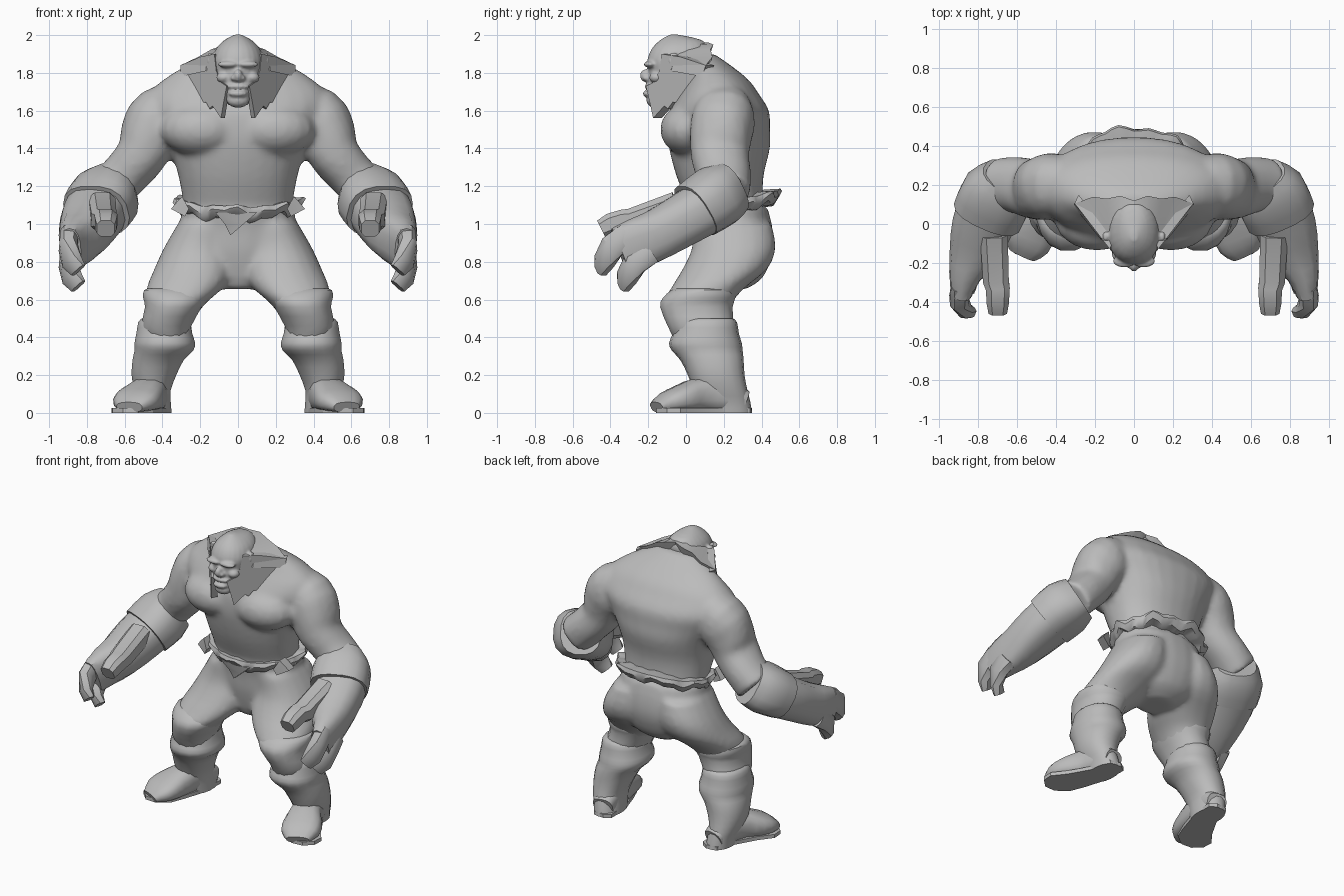
import bpy, bmesh, math
from mathutils import Vector

if "Cube" in bpy.data.objects:
    bpy.data.objects.remove(bpy.data.objects["Cube"])

clay = bpy.data.materials.new("grey_clay")
clay.diffuse_color = (0.5, 0.5, 0.5, 1)
clay.use_nodes = True
clay.node_tree.nodes["Principled BSDF"].inputs["Base Color"].default_value = clay.diffuse_color


def finish(name, bm, mirror=False, angle=40):
    """Turn a bmesh into a shaded, optionally mirrored object."""
    bmesh.ops.recalc_face_normals(bm, faces=bm.faces)
    me = bpy.data.meshes.new(name)
    bm.to_mesh(me)
    bm.free()
    me.materials.append(clay)
    ob = bpy.data.objects.new(name, me)
    bpy.context.collection.objects.link(ob)
    bpy.ops.object.select_all(action='DESELECT')
    ob.select_set(True)
    bpy.context.view_layer.objects.active = ob
    bpy.ops.object.shade_smooth_by_angle(angle=math.radians(angle))
    if mirror:
        ob.modifiers.new("mirror", 'MIRROR').use_mirror_merge = False
    return ob


def fuse(name, parts, voxel, rounds):
    """Melt overlapping parts into one smooth skin."""
    bm = bmesh.new()
    deps = bpy.context.evaluated_depsgraph_get()
    for ob in parts:
        ev = ob.evaluated_get(deps)
        bm.from_mesh(ev.to_mesh())
        ev.to_mesh_clear()
    for ob in parts:
        bpy.data.objects.remove(ob)
    ob = finish(name, bm, False, 180)
    rm = ob.modifiers.new("melt", 'REMESH')
    rm.mode, rm.voxel_size, rm.use_smooth_shade = 'VOXEL', voxel, True
    sm = ob.modifiers.new("soften", 'SMOOTH')
    sm.factor, sm.iterations = 0.5, rounds


def refine(rows, steps):
    """Catmull-Rom interpolation between section rows."""
    out, last = [], len(rows) - 1
    for i in range(last):
        p = [rows[max(i - 1, 0)], rows[i], rows[i + 1], rows[min(i + 2, last)]]
        for s in range(steps):
            t = s / steps
            out.append([0.5 * (2 * b + (c - a) * t + (2 * a - 5 * b + 4 * c - d) * t * t
                               + (3 * b - a - 3 * c + d) * t ** 3) for a, b, c, d in zip(*p)])
    return out + [list(rows[-1])]


def skin(name, rings, mirror, angle):
    bm = bmesh.new()
    vs = [[bm.verts.new(p) for p in r] for r in rings]
    n = len(vs[0])
    for a, b in zip(vs, vs[1:]):
        for i in range(n):
            bm.faces.new((a[i], a[(i + 1) % n], b[(i + 1) % n], b[i]))
    bm.faces.new(vs[0])
    bm.faces.new(vs[-1])
    return finish(name, bm, mirror, angle)


def outline(n, power):
    pts = []
    for i in range(n):
        a = 2 * math.pi * (i + 0.5) / n
        c, s = math.cos(a), math.sin(a)
        pts.append((math.copysign(abs(c) ** (2 / power), c), math.copysign(abs(s) ** (2 / power), s)))
    return pts


def stack(name, rows, n=20, steps=3, power=2.2, mirror=False, angle=40):
    """Level rings: z, x from, x to, y from, y to."""
    rings = [[((a + b) / 2 + (b - a) / 2 * u, (c + d) / 2 + (d - c) / 2 * v, z)
              for u, v in outline(n, power)] for z, a, b, c, d in refine(rows, steps)]
    return skin(name, rings, mirror, angle)


def limb(name, rows, n=14, steps=2, power=2.2, mirror=True, angle=40):
    """Rings square to a path: x, y, z, level radius, upright radius."""
    rows = refine(rows, steps)
    rings = []
    for i, r in enumerate(rows):
        t = Vector(rows[min(i + 1, len(rows) - 1)][:3]) - Vector(rows[max(i - 1, 0)][:3])
        u = t.cross(Vector((0, 0, 1))).normalized()
        v = u.cross(t).normalized()
        rings.append([Vector(r[:3]) + u * r[3] * a + v * r[4] * b for a, b in outline(n, power)])
    return skin(name, rings, mirror, angle)


def blob(name, pos, size, mirror=False, seg=14):
    bm = bmesh.new()
    bmesh.ops.create_uvsphere(bm, u_segments=seg, v_segments=seg // 2 + 1, radius=1)
    for v in bm.verts:
        v.co = Vector([c * s + p for c, s, p in zip(v.co, size, pos)])
    return finish(name, bm, mirror, 60)


def push(bm, faces, shift):
    ext = bmesh.ops.extrude_face_region(bm, geom=faces, use_keep_orig=True)
    for g in ext["geom"]:
        if isinstance(g, bmesh.types.BMVert):
            g.co += Vector(shift)


def slab(name, pts, shift, mirror=True):
    """Outline in space, pushed along a vector."""
    bm = bmesh.new()
    push(bm, [bm.faces.new([bm.verts.new(p) for p in pts])], shift)
    bmesh.ops.triangulate(bm, faces=[f for f in bm.faces if len(f.verts) > 4])
    return finish(name, bm, mirror, 30)


# bare torso, upper arms and trousers, melted together
fuse("body", [
    stack("torso", [(0.98, -.29, .29, .05, .43), (1.1, -.29, .29, .01, .41), (1.25, -.315, .315, -.05, .41),
                    (1.4, -.36, .36, -.09, .445), (1.5, -.42, .42, -.10, .445), (1.6, -.475, .475, -.09, .44),
                    (1.69, -.47, .47, -.04, .385), (1.76, -.40, .40, 0, .335), (1.83, -.29, .29, .02, .25),
                    (1.9, -.14, .14, 0, .15)], n=28),
    blob("chest_muscle", (.19, .03, 1.50), (.22, .168, .145), True, 18),
    limb("upper_arm", [(.28, .20, 1.60, .13, .15), (.41, .20, 1.56, .165, .17), (.465, .185, 1.47, .165, .16),
                       (.515, .18, 1.36, .155, .135), (.60, .20, 1.26, .145, .125), (.69, .20, 1.17, .14, .13)],
         n=18, steps=3),
    stack("hips", [(.655, -.10, .10, .10, .32), (.72, -.22, .22, .07, .41), (.85, -.31, .31, .04, .46),
                   (.97, -.31, .31, .03, .46), (1.08, -.30, .30, .01, .435)], n=24),
    stack("thigh", [(.44, .27, .48, -.06, .23), (.57, .18, .485, -.12, .24), (.66, .08, .485, -.08, .31),
                    (.76, .02, .445, -.02, .43), (.87, .02, .395, .03, .475), (1.0, .02, .32, .04, .455)],
          n=20, mirror=True)], .018, 6)

# elbow cuffs, bracers and hands
limb("elbow_cuff", [(.655, .235, 1.195, .13, .145), (.70, .16, 1.145, .185, .165), (.75, .05, 1.07, .185, .155)],
     n=16, power=2.5)
limb("bracer", [(.73, .12, 1.1, .165, .145), (.775, 0, 1.03, .16, .14), (.82, -.14, .95, .13, .135),
                (.865, -.25, .90, .085, .135), (.885, -.35, .86, .055, .125)], n=14, power=2.6)
limb("thumb", [(.72, -.05, 1.10, .075, .075), (.71, -.29, 1.02, .07, .065), (.70, -.33, 1.02, .065, .06),
               (.70, -.40, 1.0, .06, .06), (.70, -.45, .975, .05, .05)], n=8, steps=1, power=3)
for name, dy, dz in (("front_finger", 0, 0), ("rear_finger", .12, -.085)):
    limb(name, [(.89, -.31 + dy, .94 + dz, .05, .07), (.90, -.39 + dy, .88 + dz, .05, .07),
                (.88, -.435 + dy, .80 + dz, .042, .06), (.845, -.45 + dy, .755 + dz, .03, .045)],
         n=8, steps=1, power=3)

# wavy waist cloth, flared at the back
rings = []
for r, (grow, z) in enumerate(((-.03, 1.02), (.015, 1.03), (.04, 1.07), (.03, 1.095), (-.03, 1.09))):
    ring = []
    for i in range(60):
        a = 2 * math.pi * i / 60
        c, s = math.cos(a), math.sin(a)
        wave = .010 * math.sin(7 * a + 1) + .008 * math.sin(15 * a)
        corner = .035 * abs(c) ** 3 + .085 * max(s, 0) ** 1.5
        out = grow + wave + (.03 * max(s, 0) if 0 < r < 4 else 0)
        ring.append(((.30 + out) * c, .22 + (.21 + out) * s, z + corner + wave * (1.5 if r < 3 else .6)))
    rings.append(ring)
skin("waist_cloth", rings, False, 50)
slab("front_cloth_tip", [(-.12, -.02, 1.06), (.10, -.02, 1.06), (.03, -.01, 1.0), (-.04, .01, .94), (-.07, 0, 1.0)],
     (0, .04, 0), False)
slab("side_cloth_tip", [(.26, .02, 1.08), (.295, .04, 1.145), (.325, .05, 1.115), (.355, .06, 1.08), (.28, .03, 1.04)],
     (0, .06, 0))

# knee wraps and boots
stack("knee_wrap", [(.40, .26, .50, -.07, .25), (.46, .245, .515, -.10, .255), (.56, .19, .495, -.14, .25),
                    (.61, .165, .505, -.125, .265), (.65, .19, .50, -.08, .255), (.66, .21, .47, -.05, .23)],
      n=16, steps=2, mirror=True)
stack("boot_shaft", [(0, .35, .52, .08, .35), (.06, .355, .53, .06, .34), (.12, .355, .55, .04, .325),
                     (.20, .325, .565, .01, .31), (.28, .285, .56, -.03, .305), (.33, .235, .55, -.075, .30),
                     (.37, .225, .55, -.09, .295), (.42, .24, .54, -.07, .28), (.48, .25, .53, -.055, .27),
                     (.50, .27, .51, -.03, .25)], n=18, steps=2, mirror=True, angle=50)
limb("foot", [(.43, .31, .06, .07, .06), (.445, .22, .09, .085, .09), (.475, .08, .095, .10, .095),
              (.52, -.02, .075, .125, .075), (.55, -.10, .055, .12, .055), (.575, -.155, .03, .075, .03)],
     n=14, power=2.6)
sole = [(.355, .32), (.40, .35), (.48, .34), (.52, .2), (.60, .06), (.67, -.03), (.665, -.10), (.61, -.155),
        (.53, -.16), (.45, -.10), (.41, 0), (.36, .16)]
slab("sole", [(x, y, 0) for x, y in sole], (0, 0, .025))

# head and face, melted together
fuse("head", [
    stack("skull", [(1.63, -.05, .05, -.19, -.04), (1.67, -.085, .085, -.205, .05), (1.75, -.115, .115, -.20, .09),
                    (1.81, -.13, .13, -.20, .11), (1.87, -.135, .135, -.205, .12), (1.93, -.115, .115, -.18, .12),
                    (1.975, -.07, .07, -.135, .08), (2.003, -.015, .015, -.085, -.045)], n=24),
    blob("brow", (.05, -.19, 1.845), (.06, .035, .018), True),
    blob("nose", (0, -.21, 1.785), (.025, .035, .035)),
    blob("nostril", (.022, -.205, 1.772), (.02, .025, .016), True, 10),
    blob("cheek", (.075, -.155, 1.775), (.04, .04, .03), True),
    blob("upper_lip", (0, -.185, 1.728), (.065, .035, .018)),
    blob("lower_lip", (0, -.195, 1.69), (.052, .035, .02)),
    blob("chin", (0, -.165, 1.655), (.06, .045, .04)),
    blob("ear", (.145, -.065, 1.865), (.022, .034, .045), True, 10)], .008, 3)

# mane: cheek hair with ragged tips, and the flared collar behind the skull
edge = [(.125, 1.90), (.20, 1.885), (.305, 1.84), (.275, 1.79), (.265, 1.75), (.24, 1.735), (.235, 1.69),
        (.21, 1.685), (.195, 1.64), (.17, 1.645), (.15, 1.61), (.135, 1.625), (.09, 1.56), (.075, 1.65),
        (.06, 1.73), (.09, 1.75), (.115, 1.81)]
slab("cheek_hair", [(x, -.20 + (x - .07) * 1.3, z) for x, z in edge], (-.02, .045, 0))
bm = bmesh.new()
top = [bm.verts.new(p) for p in ((0, .12, 1.96), (.07, .145, 1.95), (.14, .13, 1.925), (.21, .14, 1.885),
                                 (.305, .105, 1.84))]
low = [bm.verts.new(p) for p in ((0, -.06, 1.975), (.05, -.06, 1.96), (.10, -.06, 1.92), (.13, -.06, 1.895),
                                 (.17, -.06, 1.87))]
push(bm, [bm.faces.new((top[i], top[i + 1], low[i + 1], low[i])) for i in range(4)], (0, -.02, -.06))
finish("mane_collar", bm, True, 35)
